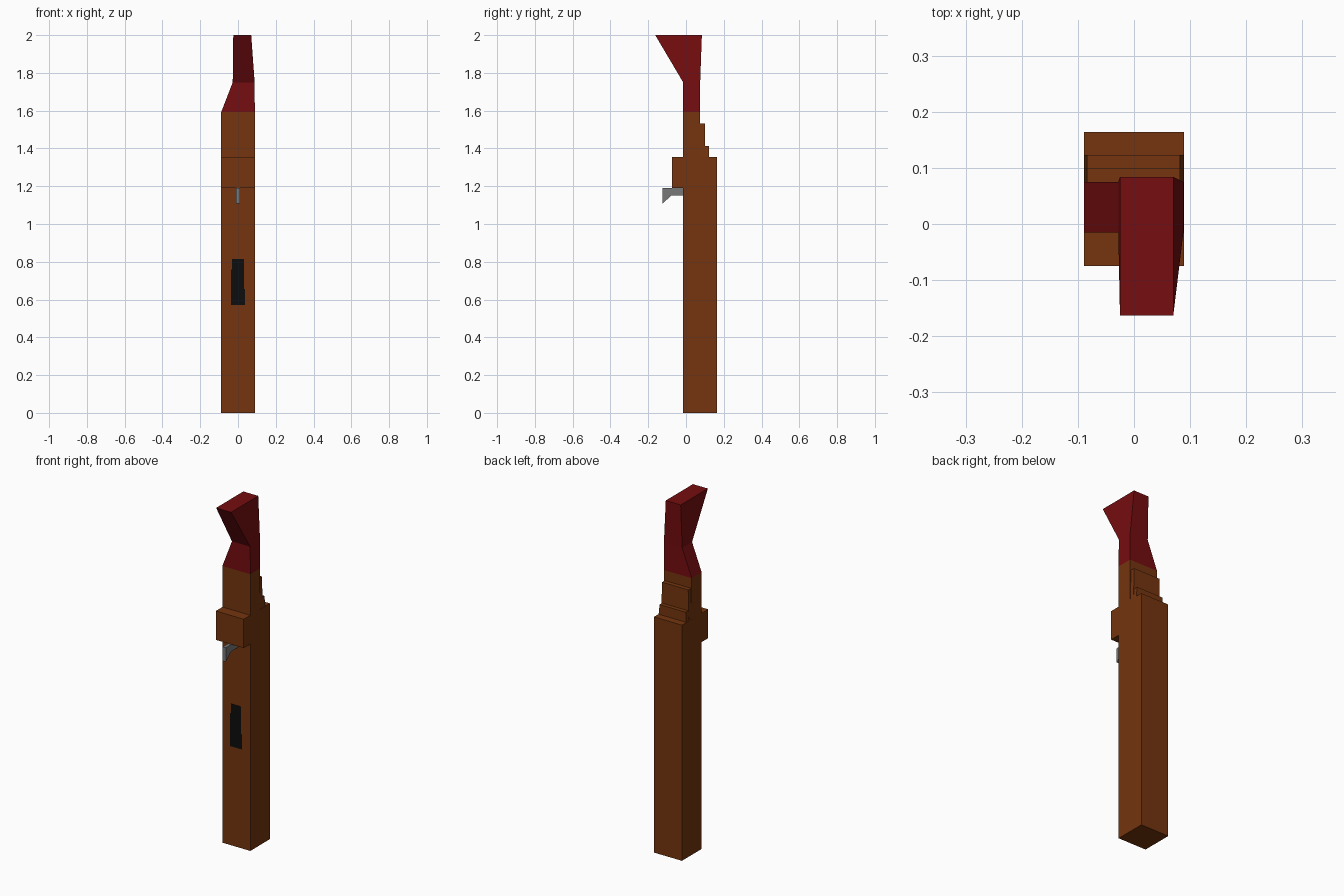
import bpy, bmesh

if "Cube" in bpy.data.objects:
    bpy.data.objects.remove(bpy.data.objects["Cube"])


def material(name, rgb):
    m = bpy.data.materials.new(name)
    m.diffuse_color = (*rgb, 1)
    m.use_nodes = True
    m.node_tree.nodes["Principled BSDF"].inputs["Base Color"].default_value = m.diffuse_color
    return m


brown = material("brown wood", (0.178, 0.035, 0.0045))
red = material("dark red", (0.180, 0.004, 0.005))
grey = material("grey metal", (0.19, 0.19, 0.19))
black = material("black", (0.004, 0.004, 0.004))


def finish(name, bm, mat):
    bmesh.ops.recalc_face_normals(bm, faces=bm.faces)
    me = bpy.data.meshes.new(name)
    bm.to_mesh(me)
    bm.free()
    me.materials.append(mat)
    bpy.context.collection.objects.link(bpy.data.objects.new(name, me))


def loft(name, mat, *levels):
    """Stack rectangles (z, x0, x1, y0, y1) into a closed solid."""
    bm = bmesh.new()
    rings = [[bm.verts.new(p) for p in
              ((x0, y0, z), (x1, y0, z), (x1, y1, z), (x0, y1, z))]
             for z, x0, x1, y0, y1 in levels]
    bm.faces.new(rings[0])
    bm.faces.new(rings[-1])
    for a, b in zip(rings, rings[1:]):
        for i in range(4):
            j = (i + 1) % 4
            bm.faces.new((a[i], a[j], b[j], b[i]))
    finish(name, bm, mat)


def extrude(name, mat, points, direction):
    """Extrude a flat outline of 3D points along a direction."""
    bm = bmesh.new()
    face = bm.faces.new([bm.verts.new(p) for p in points])
    res = bmesh.ops.extrude_face_region(bm, geom=[face], use_keep_orig=True)
    verts = [g for g in res["geom"] if isinstance(g, bmesh.types.BMVert)]
    bmesh.ops.translate(bm, verts=verts, vec=direction)
    finish(name, bm, mat)


W = 0.089       # half width of the post
F = -0.015      # front face of the post

# Square post and its thinner neck
loft("post", brown, (0, -W, W, F, 0.164), (1.356, -W, W, F, 0.164))
loft("neck", brown, (1.356, -W, W, F, 0.075), (1.592, -W, W, F, 0.075))

# Stepped blocks behind the neck, slightly tapered
for name, top, back in (("upper_step", 1.533, 0.1), ("lower_step", 1.413, 0.123)):
    loft(name, brown, (1.356, -0.088, 0.088, 0.07, back),
         (top, -0.084, 0.082, 0.07, back))

# Front collar
loft("collar", brown, (1.19, -W, W, -0.075, F), (1.356, -W, W, -0.075, F))

# Carved red head: narrows, then flares forward
loft("head", red, (1.592, -W, W, F, 0.075),
     (1.75, -0.028, 0.088, F, 0.075),
     (2.0, -0.025, 0.07, -0.163, 0.084))

# Hooked metal spout
hook = ((F, 1.19), (-0.125, 1.19), (-0.125, 1.108), (-0.078, 1.15), (F, 1.15))
extrude("spout", grey, [(-0.01, y, z) for y, z in hook], (0.02, 0, 0))

# Black panel on the front
panel = ((-0.038, 0.57), (0.037, 0.57), (0.037, 0.655), (0.031, 0.655),
         (0.031, 0.815), (-0.033, 0.815), (-0.033, 0.76), (-0.038, 0.76))
extrude("front_panel", black, [(x, F, z) for x, z in panel], (0, -0.002, 0))
